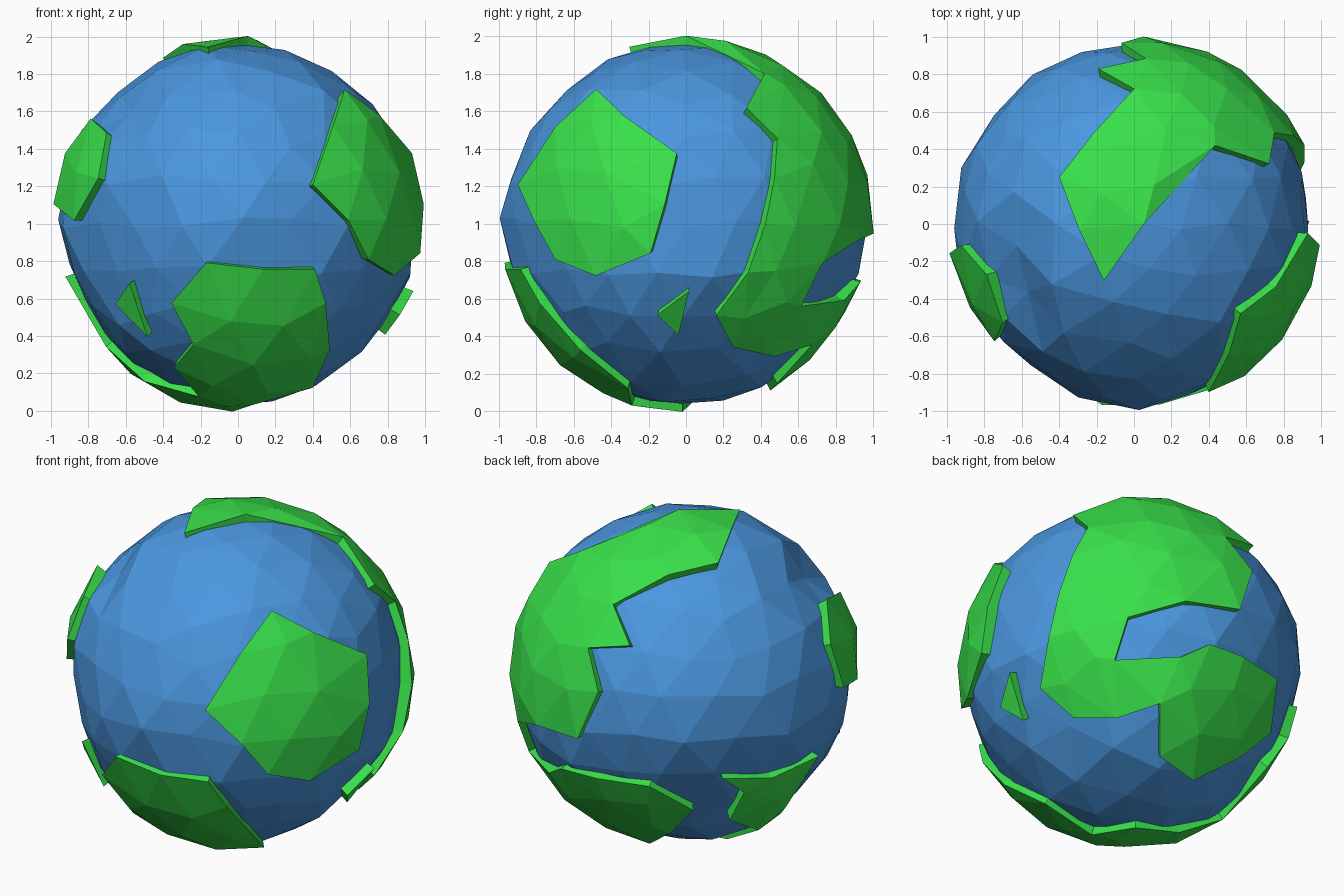
import bpy, bmesh, random
from math import radians, sin, cos
from mathutils import Vector
from mathutils.geometry import delaunay_2d_cdt, intersect_point_line

if "Cube" in bpy.data.objects:
    bpy.data.objects.remove(bpy.data.objects["Cube"])

random.seed(4)
CENTRE = Vector((0, 0, 1))
LAND_R, WALL_R, SEA_R = 1.005, 0.89, 0.965


def material(name, colour):
    m = bpy.data.materials.new(name)
    m.diffuse_color = colour
    m.use_nodes = True
    m.node_tree.nodes["Principled BSDF"].inputs["Base Color"].default_value = m.diffuse_color
    return m


def direction(lon, lat):
    a, b = radians(lon), radians(lat)
    return Vector((cos(a) * cos(b), sin(a) * cos(b), sin(b)))


def make_object(bm, name, mat):
    mesh = bpy.data.meshes.new(name)
    bm.to_mesh(mesh)
    bm.free()
    mesh.materials.append(mat)
    ob = bpy.data.objects.new(name, mesh)
    ob.location = CENTRE
    bpy.context.collection.objects.link(ob)
    return ob


# Irregular faceted ball used for the sea and for the land facets
def rough_ball():
    bm = bmesh.new()
    bmesh.ops.create_icosphere(bm, subdivisions=3, radius=1)
    for v in bm.verts:
        v.co += Vector([random.uniform(-0.035, 0.035) for _ in range(3)])
        v.co.normalize()
    return bm


BLUE = material("sea_blue", (0.07, 0.31, 0.74, 1))
GREEN = material("land_green", (0.04, 0.75, 0.07, 1))

# Dents and bulges: (lon, lat, reach, height change)
SHARED = [(-140, -10, 0.4, -0.045), (140, -22, 0.45, -0.045), (110, -34, 0.55, -0.045),
          (15, -42, 0.35, -0.04), (178, -30, 0.5, -0.05), (-40, 44, 0.3, 0.03),
          (-70, -60, 0.4, 0.015)]
SEA_ONLY = [(-156, 43, 0.24, -0.08), (6, 8, 0.3, -0.045), (-93, 0, 0.25, 0.03),
            (-140, 65, 0.35, 0.025)]


def swell(d, swells):
    total = 0
    for lon, lat, reach, amount in swells:
        gap = (d - direction(lon, lat)).length / reach
        total += amount * max(0, 1 - gap * gap)
    return total


ball = rough_ball()
ball_dirs = [v.co.copy() for v in ball.verts]

# Sea
for v in ball.verts:
    d = v.co.copy()
    v.co = d * (SEA_R + random.uniform(-0.01, 0.01) + swell(d, SHARED + SEA_ONLY))
make_object(ball, "sea", BLUE)


# Raised plate of land inside a longitude/latitude coastline
def land(name, coast):
    pts = [direction(*p) for p in coast]
    rim = []
    for a, b in zip(pts, pts[1:] + pts[:1]):
        rim.append(a)
        if (a - b).length > 0.6:
            rim.append((a + b).normalized())
    axis = sum(rim, Vector()).normalized()
    e1 = axis.orthogonal().normalized()
    e2 = axis.cross(e1)

    def flatten(d):
        return Vector((d.dot(e1), d.dot(e2))) / (1 + d.dot(axis))

    def lift(p):
        q = p.length_squared
        return (2 * (e1 * p.x + e2 * p.y) + axis * (1 - q)) / (1 + q)

    n = len(rim)
    edges = [(i, (i + 1) % n) for i in range(n)]

    def clear_of_coast(d):
        for i, j in edges:
            foot, t = intersect_point_line(d, rim[i], rim[j])
            foot = rim[i].lerp(rim[j], min(max(t, 0), 1))
            if (d - foot).length < 0.09:
                return False
        return True

    inner = [d for d in ball_dirs if d.dot(axis) > -0.75 and clear_of_coast(d)]
    flat = [flatten(d) for d in rim + inner]
    verts, _, faces, *_ = delaunay_2d_cdt(flat, edges, [], 1, 1e-6)

    bm = bmesh.new()
    dirs = [lift(p) for p in verts]
    top = [bm.verts.new(d * (LAND_R + swell(d, SHARED))) for d in dirs]
    for f in faces:
        bm.faces.new([top[i] for i in f])
    bmesh.ops.delete(bm, geom=[v for v in bm.verts if not v.link_faces], context='VERTS')
    # coastal wall down into the sea
    shore = [e for e in bm.edges if e.is_boundary]
    new = bmesh.ops.extrude_edge_only(bm, edges=shore)["geom"]
    for v in new:
        if isinstance(v, bmesh.types.BMVert):
            v.co *= WALL_R / LAND_R
    bmesh.ops.recalc_face_normals(bm, faces=bm.faces)
    bm.faces.ensure_lookup_table()
    if bm.faces[0].normal.dot(bm.faces[0].calc_center_median()) < 0:
        bmesh.ops.reverse_faces(bm, faces=bm.faces)
    make_object(bm, name, GREEN)


# Large continent from the top, down the back right, to the lower back
land("main_continent", [
    (-118, 70), (0, 87), (44, 53), (24, 38), (33, 27), (29, 14), (25, 0), (20, -15),
    (11, -30), (21, -43), (42, -45), (61, -40), (66, -58), (98, -63), (117, -47),
    (128, -32), (112, -18), (92, -18), (77, -18), (67, -24), (43, -26), (48, -12),
    (67, -5), (87, -3), (94, 15), (86, 28), (103, 32), (90, 44), (114, 58), (148, 62)])

# Continent on the lower front, running under the globe to the left
land("southern_continent", [
    (-100, -12), (-82, -14), (-65, -14), (-59, -25), (-49, -42), (-38, -60), (-76, -73),
    (-146, -88), (174, -72), (170, -54), (144, -38), (147, -23), (138, -15),
    (158, -19), (180, -17), (178, -43), (-156, -57), (-122, -67), (-122, -50),
    (-108, -40), (-113, -25)])

# Islands
land("right_island", [(-40, 44), (-24, 35), (-3, 22), (-6.5, 6), (-11, -9), (-30, -16),
                      (-45, -11), (-54, 1), (-66, 12), (-54, 31)])
land("left_island", [(-161, 34), (-143, 29), (-140, 14), (-153, 1), (-171, 6), (-173, 22)])
land("small_right_islet", [(1, -21), (-10, -29), (-3, -37)])
land("small_left_islet", [(-129, -19), (-138, -26), (-127, -37)])
